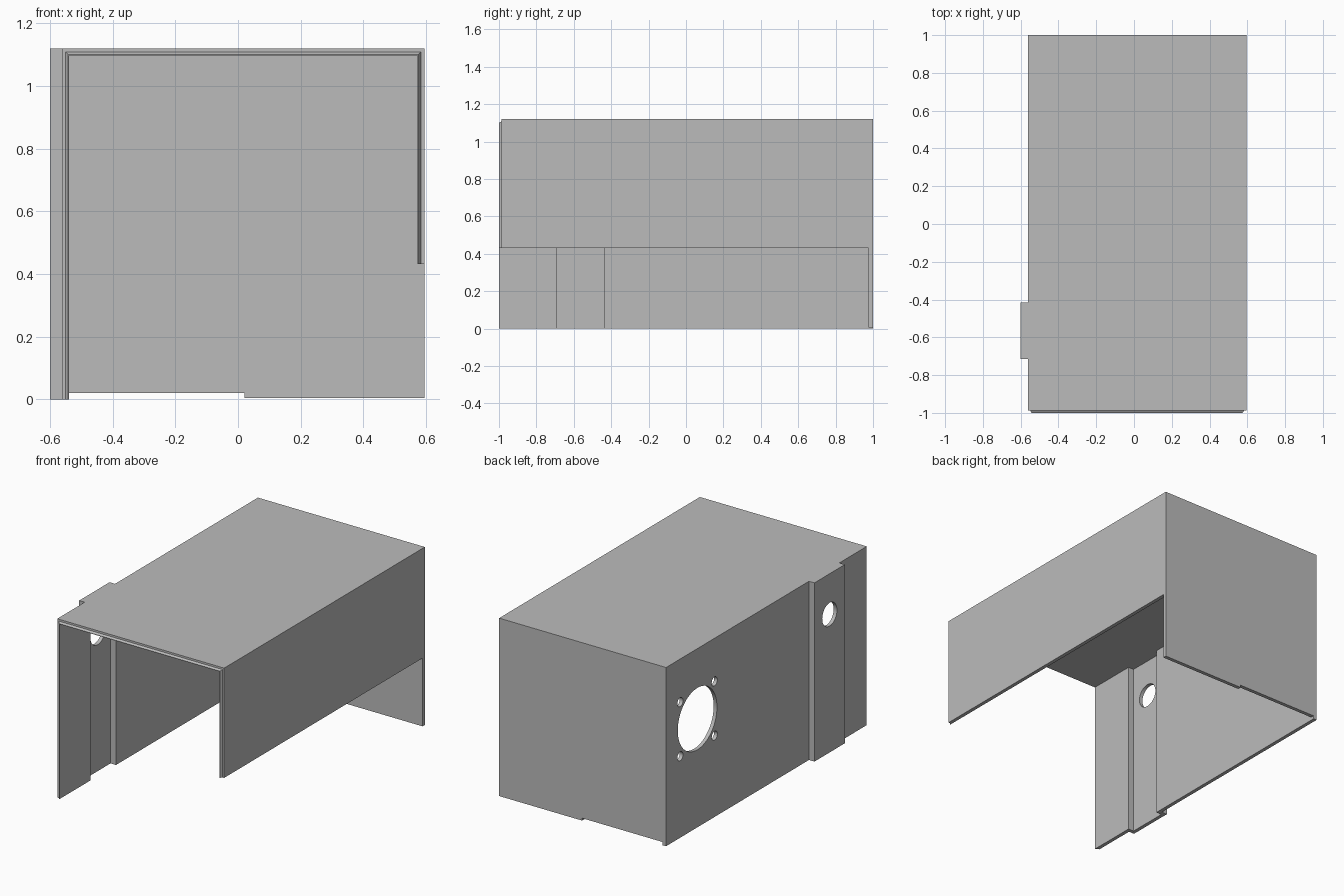
import bpy, bmesh, math
from mathutils import Matrix, Vector

old = bpy.data.objects.get("Cube")
if old:
    bpy.data.objects.remove(old, do_unlink=True)

grey = bpy.data.materials.new("plain grey")
grey.use_nodes = True
colour = (0.5, 0.5, 0.5, 1)
grey.diffuse_color = colour
grey.node_tree.nodes["Principled BSDF"].inputs["Base Color"].default_value = colour

LEFT, RIGHT, BUMP = -0.562, 0.595, -0.6
FRONT, BACK, TOP, T = -0.987, 1.0, 1.12, 0.023
BUMP_FRONT, BUMP_BACK = -0.715, -0.415
SIDE_BOTTOM = 0.432


def add_object(name, bm):
    bmesh.ops.recalc_face_normals(bm, faces=bm.faces)
    mesh = bpy.data.meshes.new(name)
    bm.to_mesh(mesh)
    bm.free()
    mesh.materials.append(grey)
    obj = bpy.data.objects.new(name, mesh)
    bpy.context.collection.objects.link(obj)
    return obj


def prism(name, outline, z0, z1):
    bm = bmesh.new()
    face = bm.faces.new([bm.verts.new((x, y, z0)) for x, y in outline])
    top = bmesh.ops.extrude_face_region(bm, geom=[face])["geom"]
    verts = [v for v in top if isinstance(v, bmesh.types.BMVert)]
    bmesh.ops.translate(bm, verts=verts, vec=(0, 0, z1 - z0))
    return add_object(name, bm)


def box(name, x0, x1, y0, y1, z0, z1):
    return prism(name, [(x0, y0), (x1, y0), (x1, y1), (x0, y1)], z0, z1)


def drill(name, y, z, radius, sides=48):
    bm = bmesh.new()
    place = Matrix.Translation((LEFT, y, z)) @ Matrix.Rotation(math.pi / 2, 4, "Y")
    bmesh.ops.create_cone(bm, cap_ends=True, segments=sides, radius1=radius,
                          radius2=radius, depth=0.3, matrix=place)
    return add_object(name, bm)


def cut(target, cutter):
    cutter.hide_render = True
    mod = target.modifiers.new("cut", "BOOLEAN")
    mod.operation, mod.solver, mod.object = "DIFFERENCE", "EXACT", cutter
    bpy.context.view_layer.objects.active = target
    bpy.ops.object.modifier_apply(modifier=mod.name)
    bpy.data.objects.remove(cutter, do_unlink=True)


def footprint(inset, front):
    # Plan outline with the raised channel on one side
    x0, bx = LEFT + inset, BUMP + inset
    return [(x0, front), (RIGHT - inset, front), (RIGHT - inset, BACK - inset),
            (x0, BACK - inset), (x0, BUMP_BACK - inset), (bx, BUMP_BACK - inset),
            (bx, BUMP_FRONT + inset), (x0, BUMP_FRONT + inset)]


# Thin shell, open at the front and underneath
housing = prism("housing", footprint(0, FRONT), 0, TOP)
cut(housing, prism("cavity", footprint(T, -1.2), -0.2, TOP - T))

# Short side wall and stepped lower edge of the back wall
cut(housing, box("side_opening", RIGHT - 0.1, 0.8, -1.2, BACK - T, -0.2, SIDE_BOTTOM))
cut(housing, box("back_notch", LEFT + T, 0.02, 0.9, 1.2, -0.2, 0.02))
cut(housing, box("back_trim", 0.01, 0.8, 0.9, 1.2, -0.2, 0.005))

# Fan opening with four screw holes, and the channel hole
FAN_Y, FAN_Z = 0.69, 0.68
cut(housing, drill("fan_hole", FAN_Y, FAN_Z, 0.194, 64))
for sy in (-1, 1):
    for sz in (-1, 1):
        cut(housing, drill("screw_hole", FAN_Y + sy * 0.17, FAN_Z + sz * 0.17, 0.028, 24))
cut(housing, drill("channel_hole", -0.565, 0.865, 0.073))

# Tapered lip around the front opening
bm = bmesh.new()
rings = []
for side, high in ((LEFT, False), (LEFT, True), (RIGHT, True), (RIGHT, False)):
    ring = []
    for inset, y in ((0.012, FRONT), (0.02, -1), (T, -1), (T, FRONT)):
        x = side + inset if side == LEFT else side - inset
        z = TOP - inset if high else (0 if side == LEFT else SIDE_BOTTOM)
        ring.append(bm.verts.new(Vector((x, y, z))))
    rings.append(ring)
for a, b in zip(rings, rings[1:]):
    for i in range(4):
        j = (i + 1) % 4
        bm.faces.new((a[i], a[j], b[j], b[i]))
bm.faces.new(rings[0])
bm.faces.new(rings[-1])
add_object("front_lip", bm)

# Round hole walls, crisp plate edges
bpy.ops.object.select_all(action="DESELECT")
housing.select_set(True)
bpy.context.view_layer.objects.active = housing
bpy.ops.object.shade_smooth_by_angle(angle=math.radians(30))
